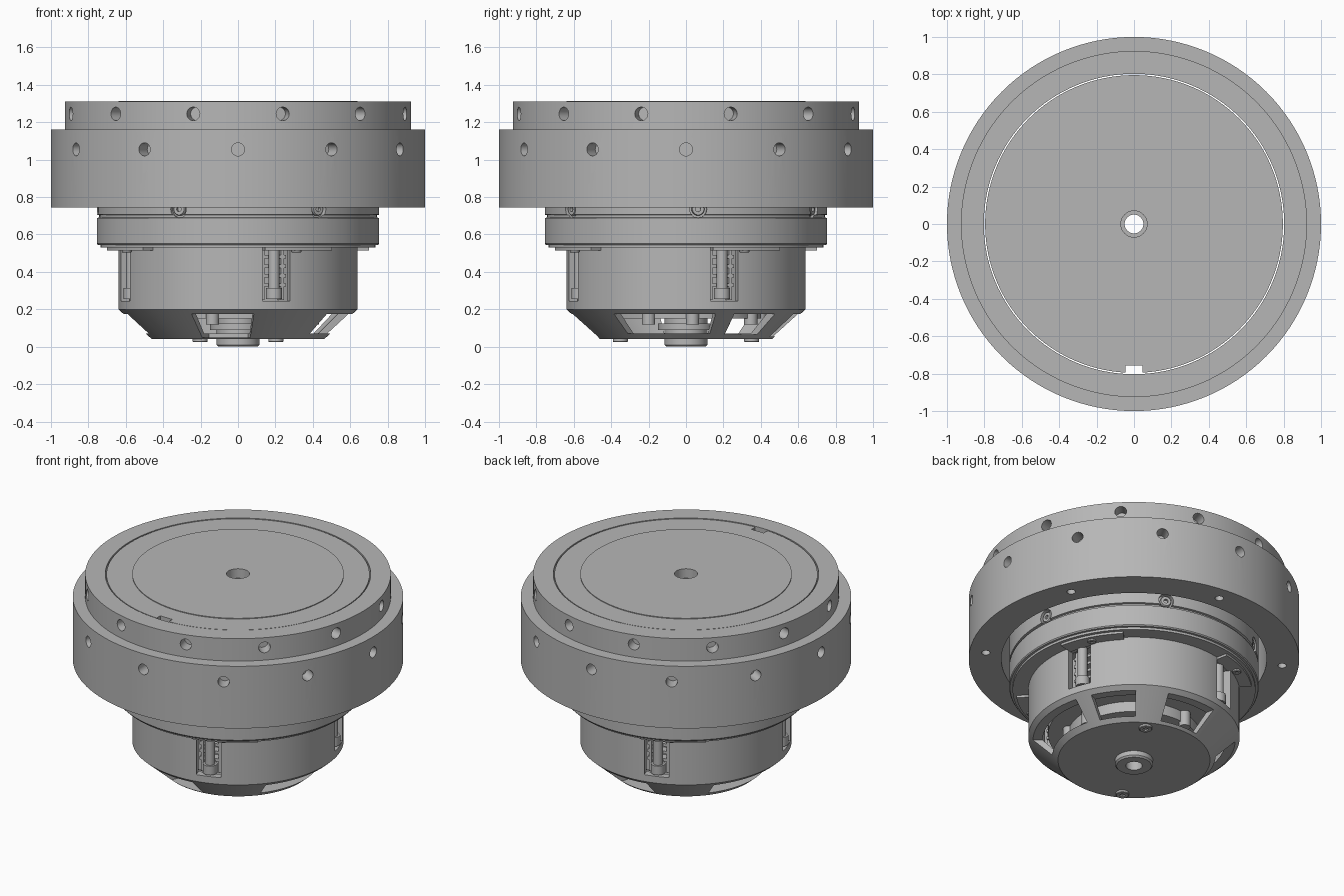
import bpy, bmesh
from math import radians, cos, sin, pi
from mathutils import Matrix, Vector

if "Cube" in bpy.data.objects:
    bpy.data.objects.remove(bpy.data.objects["Cube"])

grey = bpy.data.materials.new("machined_grey")
grey.use_nodes = True
COLOUR = (0.47, 0.47, 0.47, 1)
grey.diffuse_color = COLOUR
grey.node_tree.nodes["Principled BSDF"].inputs["Base Color"].default_value = COLOUR


def sweep(bm, profile, start=0, end=360, steps=128, matrix=Matrix()):
    """Turn a closed (radius, z) outline about the z axis, fully or over an arc."""
    full = end - start >= 360
    count = steps if full else steps + 1
    rings = []
    for i in range(count):
        a = radians(start + (end - start) * i / steps)
        rings.append([bm.verts.new(matrix @ Vector((r * cos(a), r * sin(a), z)))
                      for r, z in profile])
    n = len(profile)
    for i in range(steps):
        a, b = rings[i], rings[(i + 1) % count]
        for j in range(n):
            k = (j + 1) % n
            bm.faces.new((a[j], b[j], b[k], a[k]))
    if not full:
        bm.faces.new(rings[0])
        bm.faces.new(rings[-1])


def band(r0, r1, z0, z1):
    return [(r0, z0), (r1, z0), (r1, z1), (r0, z1)]


def at(angle, radius, z):
    """Frame whose local x points outward at the given angle."""
    return Matrix.Rotation(radians(angle), 4, "Z") @ Matrix.Translation((radius, 0, z))


def outward(angle, radius, z):
    """Frame whose local z points outward."""
    return at(angle, radius, z) @ Matrix.Rotation(pi / 2, 4, "Y")


def rod(bm, matrix, radius, depth, sides=24):
    bmesh.ops.create_cone(bm, cap_ends=True, segments=sides, radius1=radius,
                          radius2=radius, depth=depth, matrix=matrix)


def box(bm, matrix, size):
    bmesh.ops.create_cube(bm, size=1, matrix=matrix @ Matrix.Diagonal((*size, 1)))


def screw(bm, matrix, radius, height):
    """Socket screw head with a hexagonal-looking recess."""
    s = radius * 0.4
    sweep(bm, [(s, height), (radius * 0.9, height), (radius, height * 0.8),
               (radius, 0), (s, 0)], steps=18, matrix=matrix)
    rod(bm, matrix @ Matrix.Translation((0, 0, height * 0.25)), s * 1.02, height * 0.4, 18)


def finish(name, bm):
    bmesh.ops.recalc_face_normals(bm, faces=bm.faces)
    mesh = bpy.data.meshes.new(name)
    bm.to_mesh(mesh)
    bm.free()
    mesh.materials.append(grey)
    ob = bpy.data.objects.new(name, mesh)
    bpy.context.collection.objects.link(ob)
    return ob


def activate(ob):
    bpy.ops.object.select_all(action="DESELECT")
    ob.select_set(True)
    bpy.context.view_layer.objects.active = ob


def cut(ob, bm):
    cutter = finish("cutter", bm)
    cutter.hide_render = True
    mod = ob.modifiers.new("cut", "BOOLEAN")
    mod.operation, mod.solver, mod.object = "DIFFERENCE", "EXACT", cutter
    activate(ob)
    bpy.ops.object.modifier_apply(modifier=mod.name)
    bpy.data.objects.remove(cutter)


def smooth(ob):
    activate(ob)
    bpy.ops.object.shade_smooth_by_angle(angle=radians(25))


SLOTS = [18.7 + 90 * i for i in range(4)]
SCREWS = [5 + 60 * i for i in range(6)]

# Stepped outer ring with two rows of radial holes and holes underneath
bm = bmesh.new()
sweep(bm, [(0.803, 0.745), (1, 0.745), (1, 1.16), (0.925, 1.16),
           (0.925, 1.31), (0.803, 1.31)])
outer_ring = finish("outer_ring", bm)
bm = bmesh.new()
for i in range(12):
    rod(bm, outward(30 * i, 1, 1.055), 0.035, 0.18)
    rod(bm, outward(30 * i + 15, 0.925, 1.245), 0.036, 0.16)
for i in range(6):
    rod(bm, at(25 + 60 * i, 0.9, 0.745), 0.026, 0.2)
cut(outer_ring, bm)
smooth(outer_ring)

# Rotating core: centre tube, flange, bearing body and top platform
bm = bmesh.new()
sweep(bm, [(0.05, 0.06), (0.115, 0.06), (0.115, 0.15), (0.4, 0.15), (0.4, 0.22),
           (0.52, 0.22), (0.52, 0.53), (0.735, 0.53), (0.735, 0.545),
           (0.75, 0.545), (0.755, 0.552), (0.755, 0.688), (0.742, 0.691),
           (0.742, 0.703), (0.755, 0.706), (0.755, 1.2), (0.796, 1.2),
           (0.796, 1.308), (0.64, 1.308), (0.64, 1.313), (0.07, 1.313),
           (0.07, 1.25), (0.05, 1.25)])
core = finish("core_platform", bm)
bm = bmesh.new()
box(bm, at(-90, 0.785, 1.26), (0.058, 0.09, 0.3))
for a in SCREWS:
    rod(bm, outward(a, 0.755, 0.735), 0.046, 0.06)
cut(core, bm)
smooth(core)

# Motor housing: hollow drum, tapered base and hub
bm = bmesh.new()
sweep(bm, [(0.05, 0), (0.105, 0), (0.115, 0.01), (0.115, 0.04), (0.46, 0.04),
           (0.64, 0.2), (0.64, 0.53), (0.59, 0.53), (0.59, 0.21),
           (0.445, 0.07), (0.05, 0.07)])
housing = finish("motor_housing", bm)
bm = bmesh.new()
for a in SLOTS:
    box(bm, at(a, 0.62, 0.3825), (0.16, 0.155, 0.275))
for mid, half, low in ((-12, 27, 0.07), (168, 27, 0.07), (-98, 16, 0.048),
                       (38, 13, 0.065), (86, 16, 0.055)):
    # corners eased by a narrower middle section
    sweep(bm, [(0.38, low), (0.7, low), (0.7, 0.175), (0.38, 0.175)],
          mid - half, mid + half, 14)
cut(housing, bm)
smooth(housing)

# Clamp bolts standing in the side slots, with ribs behind them
bm = bmesh.new()
for a in SLOTS:
    rod(bm, at(a, 0.6, 0.41), 0.03, 0.23)
    rod(bm, at(a, 0.6, 0.285), 0.043, 0.06)
    for z in (0.33, 0.38, 0.43, 0.48):
        box(bm, at(a, 0.545, z), (0.06, 0.15, 0.018))
    for side in (-1, 1):
        box(bm, at(a, 0.55, 0.385) @ Matrix.Translation((0, side * 0.055, 0)),
            (0.06, 0.015, 0.27))
smooth(finish("slot_bolts", bm))

# Curved clamp plates below the flange
bm = bmesh.new()
for a in SLOTS:
    sweep(bm, band(0.62, 0.715, 0.515, 0.531), a - 7, a + 26, 10)
smooth(finish("clamp_plates", bm))

# Small screws: bearing side, flange underside and base
bm = bmesh.new()
down = Matrix.Rotation(pi, 4, "X")
for a in SCREWS:
    screw(bm, outward(a, 0.72, 0.735), 0.034, 0.028)
for a in SLOTS:
    screw(bm, at(a + 9, 0.672, 0.516) @ down, 0.026, 0.012)
for a in (60, 240):
    screw(bm, at(a, 0.405, 0.041) @ down, 0.04, 0.017)
smooth(finish("screws", bm))

# Pulley bosses seen through the base windows
bm = bmesh.new()
sweep(bm, band(0.11, 0.15, 0.09, 0.125), steps=48)
for a in (-30, 5, 60, 100, 150, 185, 250):
    rod(bm, at(a, 0.4, 0.17), 0.035, 0.1)
smooth(finish("inner_bosses", bm))
